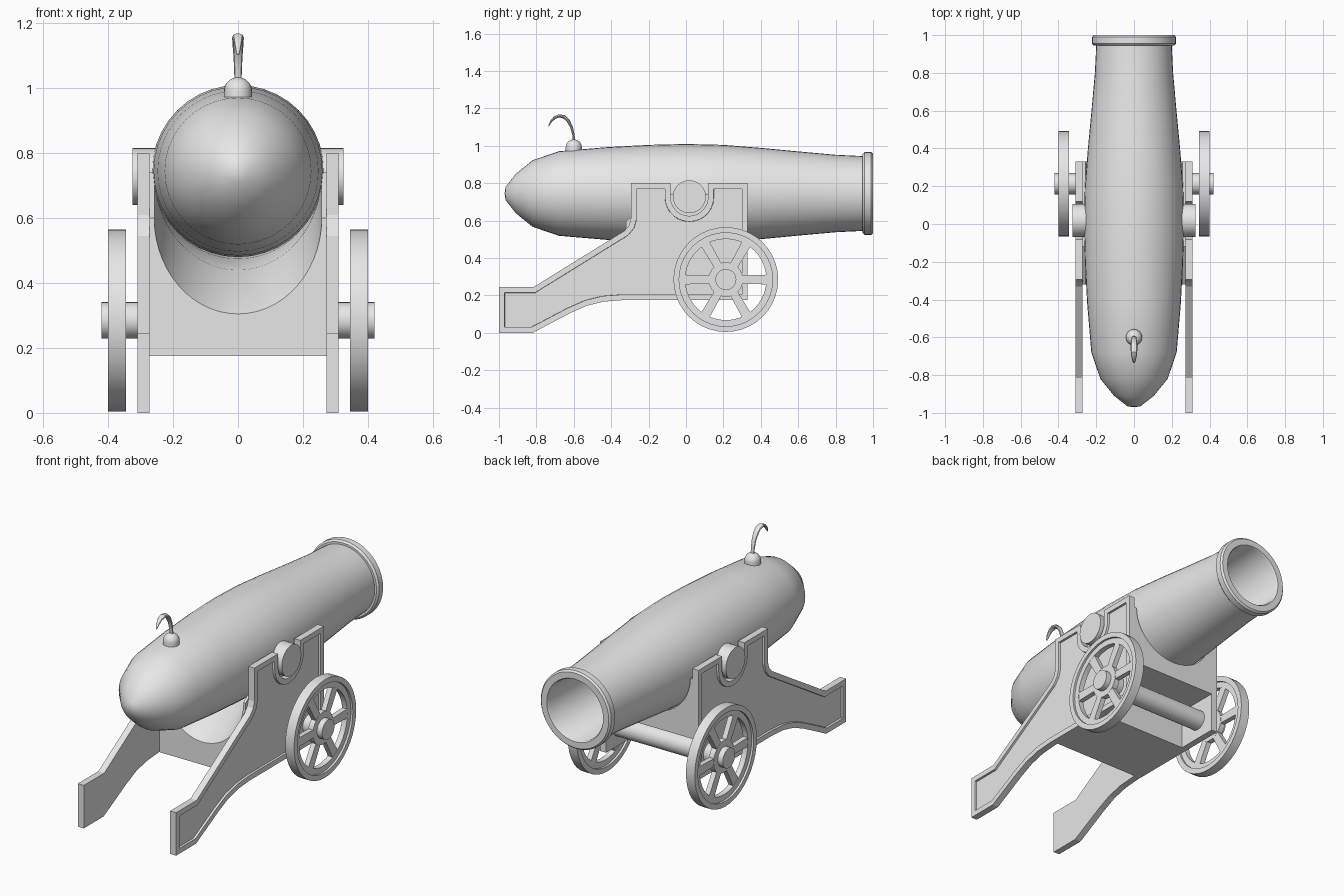
import bpy, bmesh, math
from mathutils import Vector

if "Cube" in bpy.data.objects:
    bpy.data.objects.remove(bpy.data.objects["Cube"])

metal = bpy.data.materials.new("plain grey")
metal.diffuse_color = (0.8, 0.8, 0.8, 1)
metal.use_nodes = True
metal.node_tree.nodes["Principled BSDF"].inputs["Base Color"].default_value = metal.diffuse_color


def finish(bm, name, smooth=True, mirror=False):
    bmesh.ops.recalc_face_normals(bm, faces=bm.faces)
    me = bpy.data.meshes.new(name)
    bm.to_mesh(me)
    bm.free()
    ob = bpy.data.objects.new(name, me)
    bpy.context.collection.objects.link(ob)
    me.materials.append(metal)
    if mirror:
        ob.modifiers.new("Mirror", 'MIRROR')
    if smooth:
        bpy.ops.object.select_all(action='DESELECT')
        ob.select_set(True)
        bpy.context.view_layer.objects.active = ob
        bpy.ops.object.shade_smooth_by_angle(angle=math.radians(32))
    return ob


def lathe(bm, profile, centre, axis, ref, n=32):
    """Revolve (distance along axis, radius) points; a closed profile makes a ring."""
    c, a, u = Vector(centre), Vector(axis), Vector(ref)
    v = a.cross(u)
    rings = []
    for d, r in profile:
        if r == 0:
            rings.append([bm.verts.new(c + a * d)] * n)
        else:
            rings.append([bm.verts.new(c + a * d + r * (u * math.cos(t) + v * math.sin(t)))
                          for t in (2 * math.pi * i / n for i in range(n))])
    closed = profile[0][1] != 0
    for k in range(len(rings) if closed else len(rings) - 1):
        p, q = rings[k], rings[(k + 1) % len(rings)]
        for i in range(n):
            j = (i + 1) % n
            bm.faces.new(list(dict.fromkeys((p[i], p[j], q[j], q[i]))))


X, Y, Z = (1, 0, 0), (0, 1, 0), (0, 0, 1)

# Barrel with rounded breech, muzzle ring and bore
bm = bmesh.new()
lathe(bm, [(-0.97, 0), (-0.965, 0.035), (-0.91, 0.105), (-0.82, 0.178), (-0.68, 0.226),
           (-0.42, 0.248), (-0.2, 0.26), (0, 0.265), (0.2, 0.26), (0.4, 0.244), (0.6, 0.225),
           (0.8, 0.207), (0.945, 0.2), (0.945, 0.212), (0.955, 0.222), (0.99, 0.222),
           (1.0, 0.213), (1.0, 0.178), (0.99, 0.172), (0.0, 0.172), (0.0, 0)],
      (0, 0, 0.745), Y, Z, 40)
finish(bm, "barrel")

# Trunnions
bm = bmesh.new()
lathe(bm, [(-0.325, 0), (-0.325, 0.088), (0.325, 0.088), (0.325, 0)], (0, 0.018, 0.728), X, Z)
finish(bm, "trunnions")

# Carriage cheeks: outline extruded, outer face inset to leave a raised border
outline = [(-1, 0), (-0.82, 0), (-0.62, 0.105), (-0.53, 0.145), (-0.44, 0.167), (-0.34, 0.175),
           (0.33, 0.175), (0.33, 0.8), (0.118, 0.8)]
outline += [(0.018 + 0.1 * math.cos(t), 0.725 - 0.1 * math.sin(t))
            for t in (math.pi * i / 14 for i in range(15))]
outline += [(-0.082, 0.8), (-0.295, 0.8), (-0.295, 0.61), (-0.305, 0.575), (-0.33, 0.545),
            (-0.815, 0.245), (-1, 0.245)]
bm = bmesh.new()
face = bm.faces.new([bm.verts.new((0.272, y, z)) for y, z in outline])
ext = bmesh.ops.extrude_face_region(bm, geom=[face], use_keep_orig=True)["geom"]
bmesh.ops.translate(bm, vec=(0.038, 0, 0), verts=[g for g in ext if isinstance(g, bmesh.types.BMVert)])
bmesh.ops.recalc_face_normals(bm, faces=bm.faces)
outer = [f for f in bm.faces if f.calc_center_median().x > 0.305]
bmesh.ops.inset_region(bm, faces=outer, thickness=0.03, use_even_offset=True)
rim = bmesh.ops.inset_region(bm, faces=outer, thickness=0.001, depth=-0.012, use_even_offset=True)
finish(bm, "carriage_cheeks", smooth=False, mirror=True)

# Bed between the cheeks: cradle for the barrel, stepped up over the axle
bm = bmesh.new()
N = 28
xs = [-0.272] + [-0.258 * math.cos(math.pi * i / N) for i in range(N + 1)] + [0.272]
sections = []
for y, rim_z, low_z, under in [(-0.32, 0.60, 0.305, 0.175), (-0.12, 0.74, 0.44, 0.175),
                               (0.08, 0.74, 0.475, 0.175), (0.08, 0.74, 0.475, 0.40),
                               (0.33, 0.74, 0.495, 0.40)]:
    top = [bm.verts.new((x, y, rim_z - (rim_z - low_z) * math.sqrt(max(0, 1 - (x / 0.258) ** 2))))
           for x in xs]
    bottom = [bm.verts.new((x, y, under)) for x in xs]
    sections.append((top, bottom))
for (t0, b0), (t1, b1) in zip(sections, sections[1:]):
    loop0, loop1 = t0 + b0[::-1], t1 + b1[::-1]
    for i in range(len(loop0)):
        j = (i + 1) % len(loop0)
        bm.faces.new((loop0[i], loop0[j], loop1[j], loop1[i]))
for t, b in (sections[0], sections[-1]):
    for i in range(len(xs) - 1):
        bm.faces.new((t[i], t[i + 1], b[i + 1], b[i]))
bmesh.ops.remove_doubles(bm, verts=bm.verts, dist=0.0001)
bmesh.ops.dissolve_degenerate(bm, edges=bm.edges, dist=0.0001)
finish(bm, "carriage_bed")

# Axle
HUB = (0, 0.213, 0.285)
bm = bmesh.new()
lathe(bm, [(-0.42, 0), (-0.42, 0.056), (0.42, 0.056), (0.42, 0)], HUB, X, Z)
finish(bm, "axle")

# Wheels: stepped rim, hub disc and six spokes
bm = bmesh.new()
lathe(bm, [(0.345, 0.28), (0.40, 0.28), (0.40, 0.25), (0.388, 0.25), (0.388, 0.217),
           (0.357, 0.217), (0.357, 0.25), (0.345, 0.25)], HUB, X, Z, 40)
lathe(bm, [(0.357, 0), (0.357, 0.092), (0.388, 0.092), (0.388, 0)], HUB, X, Z)
for k in range(6):
    a = k * math.pi / 3
    d, s = Vector((0, math.cos(a), math.sin(a))), Vector((0, -math.sin(a), math.cos(a)))
    ends = [[bm.verts.new(Vector(HUB) + d * r + s * w * e + Vector((x, 0, 0)))
             for e, x in ((-1, 0.358), (1, 0.358), (1, 0.387), (-1, 0.387))]
            for r, w in ((0.08, 0.022), (0.222, 0.026))]
    for i in range(4):
        j = (i + 1) % 4
        bm.faces.new((ends[0][i], ends[0][j], ends[1][j], ends[1][i]))
    bm.faces.new(ends[0])
    bm.faces.new(ends[1])
finish(bm, "wheels", mirror=True)

# Fuse knob on the breech
bm = bmesh.new()
dome = [(0.042 * math.sin(t), 0.043 * math.cos(t)) for t in (math.pi / 2 * i / 7 for i in range(7))]
lathe(bm, [(-0.03, 0), (-0.03, 0.043)] + dome + [(0.042, 0)], (0, -0.6, 0.992), Z, X, 24)
finish(bm, "fuse_knob")

# Curled fuse: flattened tapering tube swept along a hook
path = [(-0.598, 1.02, 0.011), (-0.602, 1.06, 0.012), (-0.612, 1.10, 0.014), (-0.63, 1.135, 0.017),
        (-0.652, 1.155, 0.018), (-0.678, 1.16, 0.017), (-0.703, 1.15, 0.014), (-0.722, 1.13, 0.01),
        (-0.735, 1.105, 0.004)]
bm = bmesh.new()
rings = []
for k, (y, z, w) in enumerate(path):
    a, b = path[max(k - 1, 0)], path[min(k + 1, len(path) - 1)]
    n = Vector((0, a[1] - b[1], b[0] - a[0])).normalized()
    rings.append([bm.verts.new(Vector((w * math.cos(t), y, z)) + n * (0.55 * w * math.sin(t)))
                  for t in (math.pi * i / 5 for i in range(10))])
for p, q in zip(rings, rings[1:]):
    for i in range(10):
        bm.faces.new((p[i], p[(i + 1) % 10], q[(i + 1) % 10], q[i]))
bm.faces.new(rings[0])
bm.faces.new(rings[-1])
finish(bm, "fuse")
